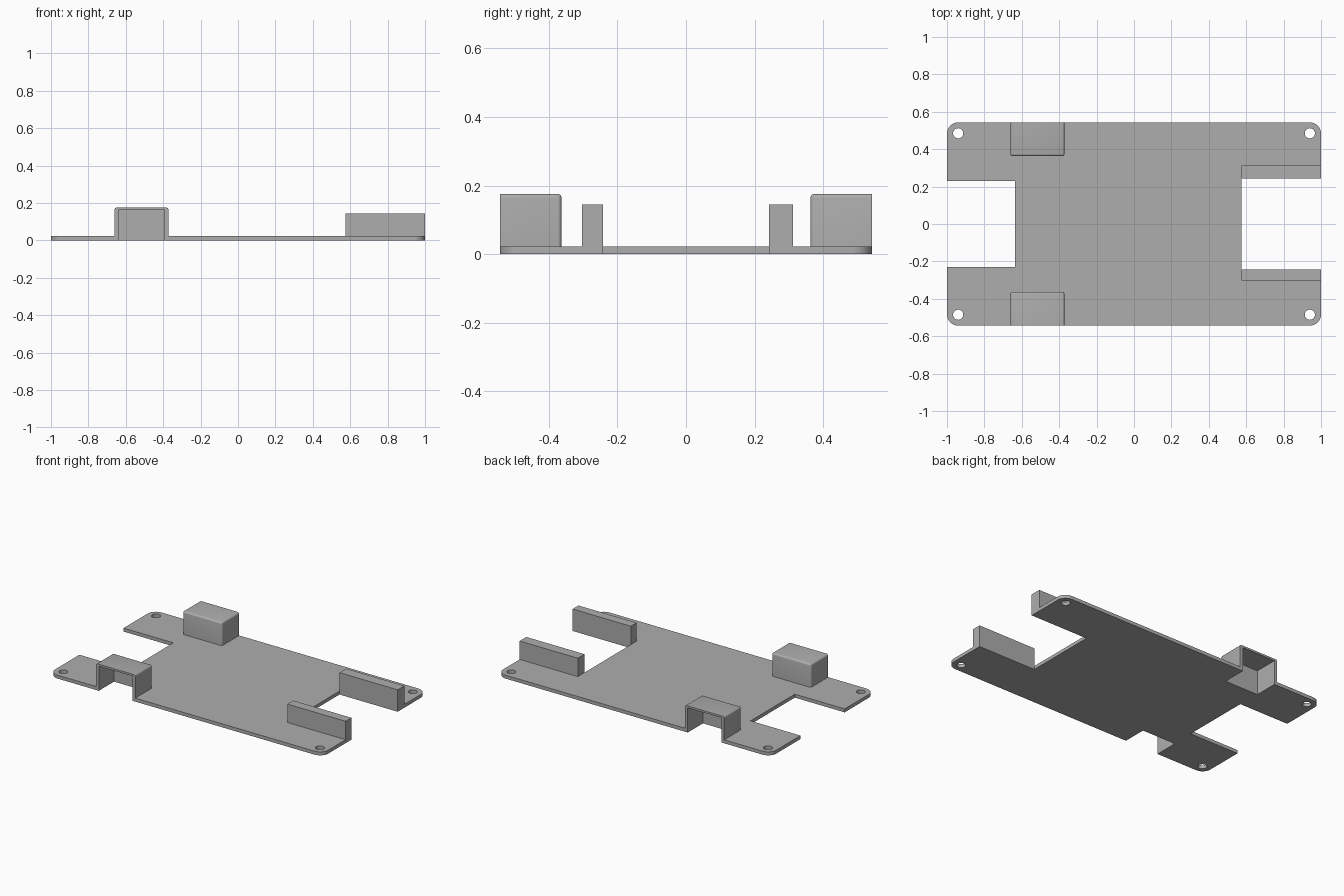
import bpy, bmesh, math
from mathutils import Matrix, Vector

if "Cube" in bpy.data.objects:
    bpy.data.objects.remove(bpy.data.objects["Cube"], do_unlink=True)

HALF_Y, THICK, TOP = 0.543, 0.023, 0.176
EPS = 0.05

grey = bpy.data.materials.new("light_grey")
grey.use_nodes = True
grey.diffuse_color = (0.42, 0.42, 0.42, 1)
grey.node_tree.nodes["Principled BSDF"].inputs["Base Color"].default_value = grey.diffuse_color


def finish(name, bm):
    mesh = bpy.data.meshes.new(name)
    bmesh.ops.recalc_face_normals(bm, faces=bm.faces)
    bm.to_mesh(mesh)
    bm.free()
    mesh.materials.append(grey)
    obj = bpy.data.objects.new(name, mesh)
    bpy.context.collection.objects.link(obj)
    return obj


def box(name, x, y, z, round_rule=None, radius=0.0, segments=4):
    """Box from three ranges; edges that satisfy round_rule are rounded."""
    bm = bmesh.new()
    bmesh.ops.create_cube(bm, size=1)
    for v in bm.verts:
        v.co = Vector([(r[0] + r[1]) / 2 + c * (r[1] - r[0])
                       for c, r in zip(v.co, (x, sorted(y), z))])
    if round_rule:
        edges = [e for e in bm.edges if round_rule(e.verts[0].co, e.verts[1].co)]
        bmesh.ops.bevel(bm, geom=edges, offset=radius, segments=segments,
                        profile=0.5, affect='EDGES')
    return finish(name, bm)


def drill(x, y, radius):
    bm = bmesh.new()
    bmesh.ops.create_cone(bm, cap_ends=True, segments=32, radius1=radius, radius2=radius,
                          depth=0.2, matrix=Matrix.Translation((x, y, 0)))
    return finish("drill", bm)


def activate(obj):
    bpy.ops.object.select_all(action='DESELECT')
    obj.select_set(True)
    bpy.context.view_layer.objects.active = obj


def cut(obj, cutter):
    cutter.hide_render = True
    mod = obj.modifiers.new("cut", 'BOOLEAN')
    mod.operation, mod.solver, mod.object = 'DIFFERENCE', 'EXACT', cutter
    activate(obj)
    bpy.ops.object.modifier_apply(modifier=mod.name)
    bpy.data.objects.remove(cutter, do_unlink=True)


def smooth(obj):
    activate(obj)
    bpy.ops.object.shade_smooth_by_angle(angle=math.radians(30))


def cavity(s):
    return box("cavity", (-0.639, -0.393), (s * 0.384, s * (HALF_Y + EPS)), (-EPS, 0.163))


# Base plate with rounded corners, end notches and screw holes
plate = box("base_plate", (-1, 1), (-HALF_Y, HALF_Y), (0, THICK),
            lambda a, b: abs(a.z - b.z) > 0.01, 0.06, 8)
cut(plate, box("notch", (-1 - EPS, -0.635), (-0.231, 0.231), (-EPS, EPS)))
cut(plate, box("notch", (0.574, 1 + EPS), (-0.242, 0.242), (-EPS, EPS)))
for x in (-0.94, 0.94):
    for y in (-0.485, 0.485):
        cut(plate, drill(x, y, 0.027))

# Hollow side housings, open outward and below
for side, s in (("left_side", 1), ("right_side", -1)):
    cut(plate, cavity(s))

    def rounded(a, b):
        outer = min(abs(a.y), abs(b.y)) > HALF_Y - 0.01
        bottom = max(a.z, b.z) < THICK + 0.01
        return not outer and not bottom

    housing = box("housing_" + ("back" if s > 0 else "front"), (-0.66, -0.372),
                  (s * 0.363, s * HALF_Y), (THICK, TOP), rounded, 0.012)
    cut(housing, cavity(s))
    smooth(housing)
smooth(plate)

# Upright guide walls beside the right-hand notch
box("guide_wall_back", (0.574, 1), (0.242, 0.312), (THICK, 0.145))
box("guide_wall_front", (0.574, 1), (-0.303, -0.242), (THICK, 0.145))
